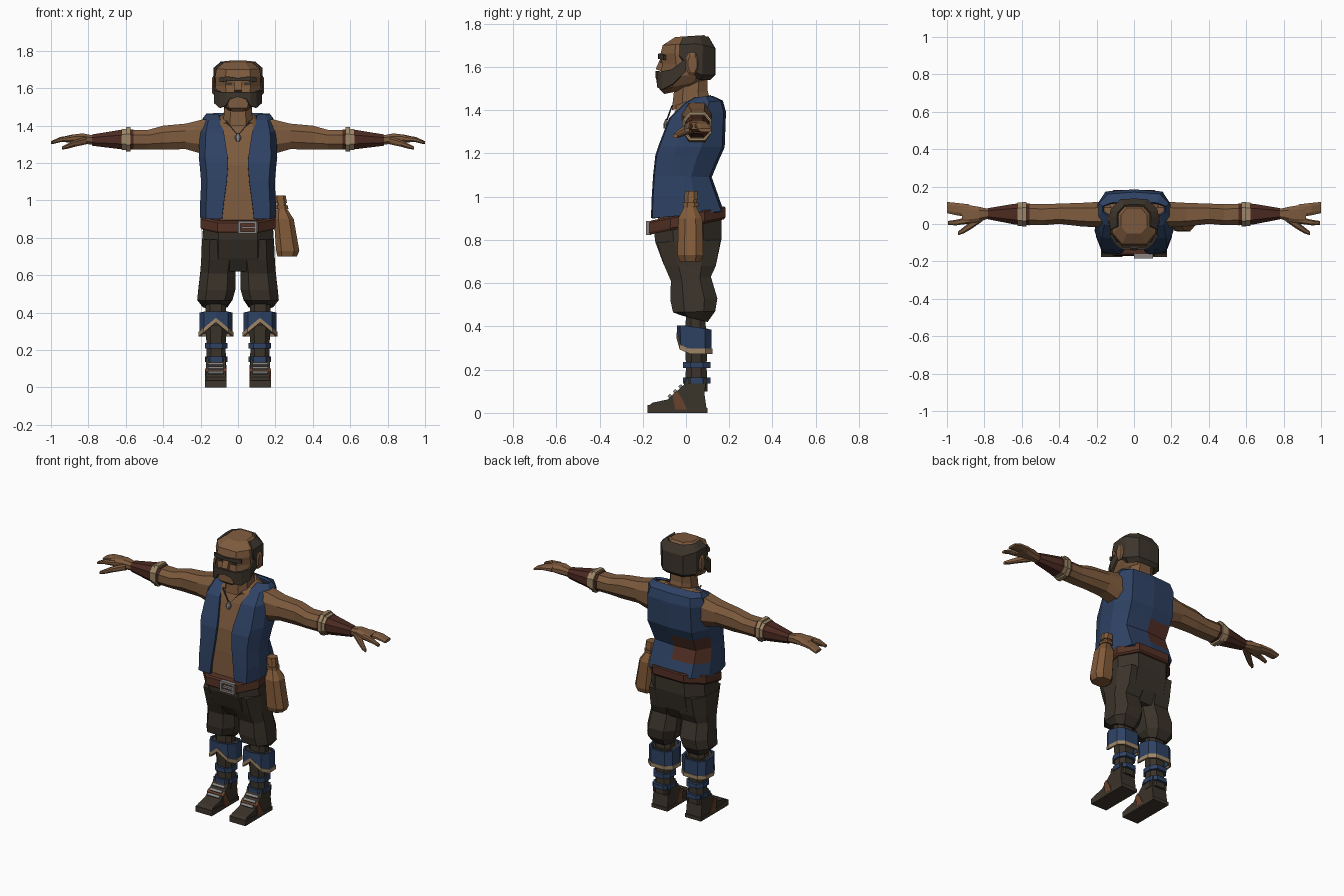
import bpy, bmesh, math
from mathutils import Matrix


def colour(name, r, g, b):
    m = bpy.data.materials.new(name)
    lin = [((c / 255 + 0.055) / 1.055) ** 2.4 for c in (r, g, b)]
    m.diffuse_color = (*lin, 1)
    return m


SKIN = colour("skin", 126, 91, 62)
BLUE = colour("blue cloth", 46, 66, 100)
DARK = colour("dark cloth", 58, 51, 42)
HAIR = colour("dark hair", 61, 53, 44)
LEATHER = colour("belt leather", 84, 49, 37)
BRACER = colour("bracer leather", 76, 42, 33)
TRIM = colour("beige trim", 158, 134, 102)
METAL = colour("grey metal", 135, 132, 130)
GOURD = colour("tan bottle", 130, 91, 57)
STRAP = colour("boot strap", 105, 66, 44)


def finish(name, bm, mat, mirror=False, thick=0, extra=None, rule=None):
    bmesh.ops.recalc_face_normals(bm, faces=bm.faces)
    if rule:
        for f in bm.faces:
            f.material_index = int(rule(f.calc_center_median()))
    me = bpy.data.meshes.new(name)
    bm.to_mesh(me)
    bm.free()
    me.materials.append(mat)
    if extra:
        me.materials.append(extra)
    ob = bpy.data.objects.new(name, me)
    bpy.context.collection.objects.link(ob)
    if thick:
        s = ob.modifiers.new("thickness", "SOLIDIFY")
        s.thickness, s.offset = thick, 0
    if mirror:
        ob.modifiers.new("mirror", "MIRROR").use_mirror_merge = False
    return ob


def skin_rings(name, rings, mat, loop=True, caps=True, **kw):
    """Join rows of points with quads."""
    bm = bmesh.new()
    rows = [[bm.verts.new(p) for p in r] for r in rings]
    n = len(rows[0])
    for a, b in zip(rows, rows[1:]):
        for i in range(n if loop else n - 1):
            j = (i + 1) % n
            bm.faces.new((a[i], a[j], b[j], b[i]))
    if caps:
        bm.faces.new(rows[0])
        bm.faces.new(rows[-1])
    return finish(name, bm, mat, **kw)


OCT = [(1, .45), (.55, 1), (-.55, 1), (-1, .45), (-1, -.45), (-.55, -1), (.55, -1), (1, -.45)]


def upright(name, specs, mat, **kw):
    """Octagonal loft: centre x, half width, front y, back y, front z, back z."""
    rings = []
    for cx, hw, yf, yb, zf, zb in specs:
        rings.append([(cx + hw * u, (yf + yb) / 2 + (yb - yf) / 2 * v,
                       (zf + zb) / 2 + (zb - zf) / 2 * v) for u, v in OCT])
    return skin_rings(name, rings, mat, **kw)


def sideways(name, specs, mat, **kw):
    """Octagonal loft along x: x, centre y, centre z, radius y, radius z."""
    rings = [[(x, cy + ry * u, cz + rz * v) for u, v in OCT] for x, cy, cz, ry, rz in specs]
    return skin_rings(name, rings, mat, mirror=True, **kw)


def strip(name, half, mat, thick, **kw):
    """Band from (x, y, top z, bottom z), reflected across x = 0."""
    pts = half + [(-x, y, a, b) for x, y, a, b in reversed(half) if x > 0]
    return skin_rings(name, [[(x, y, a) for x, y, a, b in pts], [(x, y, b) for x, y, a, b in pts]],
                      mat, loop=False, caps=False, thick=thick, **kw)


def prism(name, profile, x0, x1, mat, **kw):
    return skin_rings(name, [[(x, y, z) for y, z in profile] for x in (x0, x1)], mat, **kw)


def box(name, loc, size, mat, tilt=0, **kw):
    bm = bmesh.new()
    bmesh.ops.create_cube(bm, size=1, matrix=Matrix.Translation(loc) @ Matrix.Rotation(tilt, 4, 'X')
                          @ Matrix.Diagonal((*size, 1)))
    return finish(name, bm, mat, **kw)


# Torso and neck
upright("torso", [(0, .17, -.13, .13, .86, .90), (0, .16, -.125, .09, 1.05, 1.08),
                  (0, .17, -.115, .13, 1.19, 1.2), (0, .17, -.07, .15, 1.35, 1.36),
                  (0, .14, -.045, .14, 1.41, 1.42), (0, .085, -.05, .115, 1.425, 1.47)], SKIN)
upright("neck", [(0, .08, -.065, .11, 1.40, 1.45), (0, .075, -.06, .10, 1.45, 1.49),
                 (0, .07, -.05, .10, 1.54, 1.57)], SKIN)

# Open vest with a leather patch on the back
rows = []
for inner, hw, yf, yb, zf, zb in [
        (.085, .195, -.155, .168, .90, .93), (.075, .195, -.152, .14, .99, 1.01),
        (.06, .19, -.145, .112, 1.10, 1.09), (.053, .197, -.135, .145, 1.19, 1.17),
        (.055, .203, -.122, .172, 1.23, 1.23), (.075, .198, -.072, .178, 1.36, 1.39),
        (.095, .183, -.005, .165, 1.425, 1.44), (.105, .165, .045, .12, 1.455, 1.46)]:
    d, h = yb - yf, zb - zf
    half = [(inner, yf, zf), (.85 * hw, yf + .005, zf), (hw, yf + .28 * d, zf + .28 * h),
            (hw, yf + .65 * d, zf + .65 * h), (.75 * hw, yb - .01, zb)]
    rows.append(half + [(0, yb, zb)] + [(-x, y, z) for x, y, z in reversed(half)])
skin_rings("vest", rows, BLUE, loop=False, caps=False, thick=.014, extra=LEATHER,
           rule=lambda c: c.x < 0 and c.y > .04 and 1.0 < c.z < 1.17)

# Necklace
for s in (-1, 1):
    skin_rings("necklace_cord", [[(s * .06, -.068, 1.42), (s * .066, -.068, 1.42), (s * .063, -.06, 1.425)],
                                 [(0, -.093, 1.345), (s * .006, -.093, 1.352), (s * .003, -.085, 1.352)]], HAIR)
upright("pendant", [(0, .004, -.095, -.085, 1.36, 1.36), (0, .018, -.105, -.085, 1.335, 1.335),
                    (0, .008, -.105, -.09, 1.315, 1.315)], METAL)

# Belt and buckle
upright("belt", [(0, .193, -.165, .175, .825, .895), (0, .20, -.17, .182, .835, .905),
                 (0, .20, -.168, .182, .88, .95), (0, .19, -.16, .175, .89, .955)], LEATHER)
for x, z, w, h in [(.05, .882, .10, .013), (.05, .828, .10, .013), (.006, .855, .014, .06),
                   (.094, .855, .014, .06), (.055, .855, .07, .012)]:
    box("belt_buckle", (x, -.172, z), (w, .025, h), METAL)

# Trousers
upright("trouser_seat", [(0, .185, -.15, .165, .86, .92), (0, .19, -.142, .165, .79, .81),
                         (0, .192, -.105, .14, .69, .69), (0, .12, -.06, .10, .62, .62)], DARK)
upright("trouser_leg", [(.1, .092, -.135, .16, .79, .80), (.1, .097, -.1, .138, .68, .68),
                        (.107, .094, -.07, .115, .61, .63), (.113, .099, -.072, .145, .52, .53),
                        (.124, .094, -.06, .135, .465, .47), (.122, .066, -.02, .10, .45, .42)],
        DARK, mirror=True)

# Lower legs with straps and pointed cuffs
upright("shin", [(.117, .055, -.005, .10, .10, .10), (.117, .05, 0, .095, .22, .22),
                 (.117, .058, -.005, .10, .32, .32), (.12, .055, 0, .085, .46, .46)], DARK, mirror=True)
for z in (.15, .222):
    upright("shin_strap", [(.117, .06, -.015, .113, z - .014, z - .014),
                           (.117, .06, -.015, .113, z + .014, z + .014)], BLUE, mirror=True)
# x offset, y, top z, bottom z round the cuff, starting at the front peak
cuff = [(0, -.035, .405, .36), (.06, -.022, .405, .305), (.083, .02, .40, .285),
        (.078, .085, .39, .285), (.045, .113, .385, .285)]
cuff += [(-x, y, a, b) for x, y, a, b in reversed(cuff) if x > 0]
for name, mat, grow, low, high in [("cuff", BLUE, 1, 0, 1), ("cuff_trim", TRIM, 1.05, -.012, 0)]:
    top = [(.118 + x * grow, .04 + (y - .04) * grow, a if high else b + .012) for x, y, a, b in cuff]
    bot = [(.118 + x * grow, .04 + (y - .04) * grow, b + low) for x, y, a, b in cuff]
    skin_rings(name, [top, bot], mat, caps=False, thick=.012, mirror=True)
upright("cuff_lining", [(.118, .068, -.02, .10, .33, .33), (.118, .072, -.025, .10, .40, .39)],
        DARK, mirror=True)

# Boots
prism("boot", [(-.17, .035), (-.155, .047), (-.085, .062), (-.01, .13), (0, .16), (.095, .16),
               (.085, .09), (.095, .02), (-.165, .02)], .066, .172, DARK, mirror=True)
prism("boot_sole", [(-.177, 0), (-.177, .036), (-.16, .038), (-.05, .025), (.1, .022), (.1, 0)],
      .062, .176, HAIR, mirror=True)
prism("boot_band", [(-.05, .015), (-.062, .085), (-.042, .102), (-.015, .06), (.005, .015)],
      .061, .177, STRAP, mirror=True)
for y, z in [(-.075, .078), (-.05, .10), (-.025, .122)]:
    box("boot_buckle", (.119, y, z), (.084, .016, .014), METAL, .75, mirror=True)

# Arms, bracers and arm bands
sideways("arm", [(.12, .05, 1.34, .07, .09), (.19, .05, 1.34, .068, .092), (.28, .05, 1.342, .063, .068),
                 (.40, .055, 1.335, .054, .064), (.48, .05, 1.325, .056, .052),
                 (.58, .052, 1.325, .056, .052)], SKIN)
sideways("bracer", [(.56, .052, 1.325, .059, .054), (.64, .053, 1.325, .055, .05),
                    (.78, .055, 1.322, .03, .03)], BRACER)
sideways("arm_band", [(.575, .052, 1.326, .066, .066), (.60, .052, 1.326, .066, .066)], TRIM)
sideways("arm_band_edge", [(.60, .052, 1.326, .062, .056), (.622, .052, 1.326, .062, .056)], TRIM)

# Hands
sideways("palm", [(.77, .055, 1.322, .024, .024), (.83, .052, 1.33, .04, .028),
                  (.89, .052, 1.33, .05, .021), (.92, .055, 1.327, .05, .017)], SKIN)
sideways("fingers", [(.88, .07, 1.33, .035, .019), (.95, .08, 1.325, .033, .014),
                     (1.0, .088, 1.308, .03, .008)], SKIN)
sideways("index_finger", [(.88, .02, 1.33, .018, .018), (.95, .008, 1.324, .015, .013),
                          (.995, .005, 1.308, .011, .008)], SKIN)
sideways("thumb", [(.81, .035, 1.32, .02, .02), (.87, -.005, 1.305, .022, .018),
                   (.91, -.033, 1.29, .017, .014), (.94, -.05, 1.28, .01, .009)], SKIN)

# Head
upright("head", [(0, .05, -.10, .03, 1.475, 1.50), (0, .09, -.122, .09, 1.495, 1.54),
                 (0, .115, -.122, .115, 1.55, 1.57), (0, .12, -.11, .125, 1.61, 1.62),
                 (0, .122, -.118, .125, 1.66, 1.67), (0, .115, -.108, .11, 1.70, 1.715),
                 (0, .07, -.05, .085, 1.738, 1.747)], SKIN)
prism("nose", [(-.11, 1.645), (-.118, 1.64), (-.14, 1.59), (-.11, 1.578)], -.02, .02, SKIN)
sideways("ear", [(.115, .02, 1.61, .02, .035), (.132, .028, 1.615, .028, .05),
                 (.14, .03, 1.615, .02, .038)], SKIN)
for s in (-1, 1):
    box("eye", (s * .048, -.113, 1.624), (.032, .009, .012), HAIR)
strip("brow", [(.095, -.098, 1.655, 1.632), (.06, -.121, 1.663, 1.637), (.012, -.124, 1.655, 1.637)],
      HAIR, .012)
strip("beard", [(.123, .0, 1.64, 1.58), (.122, -.06, 1.59, 1.52), (.095, -.106, 1.58, 1.495),
                (.065, -.127, 1.578, 1.505), (.045, -.13, 1.58, 1.54), (0, -.134, 1.58, 1.553)], HAIR, .014)
# Hair shell round the sides and back, bald on top
hair = [(.123, -.03, 1.70, 1.655), (.126, .04, 1.705, 1.58), (.12, .075, 1.70, 1.565),
        (.07, .128, 1.685, 1.565), (0, .13, 1.685, 1.565)]
hair += [(-x, y, a, b) for x, y, a, b in reversed(hair) if x > 0]
skin_rings("hair", [[(x * .7, y * .7 + .008, 1.737) for x, y, a, b in hair],
                    [(x, y, a) for x, y, a, b in hair], [(x, y, b) for x, y, a, b in hair],
                    [(x * .8, y * .85, b - .02) for x, y, a, b in hair]],
           HAIR, loop=False, caps=False, thick=.012)

# Bottle hanging from the belt
upright("bottle", [(.263, .052, -.03, .07, .70, .70), (.266, .062, -.04, .08, .73, .73),
                   (.245, .053, -.035, .075, .90, .90), (.235, .03, -.01, .05, .95, .95),
                   (.231, .025, -.005, .05, .985, .985)], GOURD)
upright("bottle_neck_ring", [(.233, .036, -.013, .058, .955, .955), (.231, .036, -.013, .058, .972, .972)], GOURD)
upright("bottle_cap", [(.229, .033, -.008, .056, .985, .985), (.225, .03, -.005, .053, 1.025, 1.025)], GOURD)
